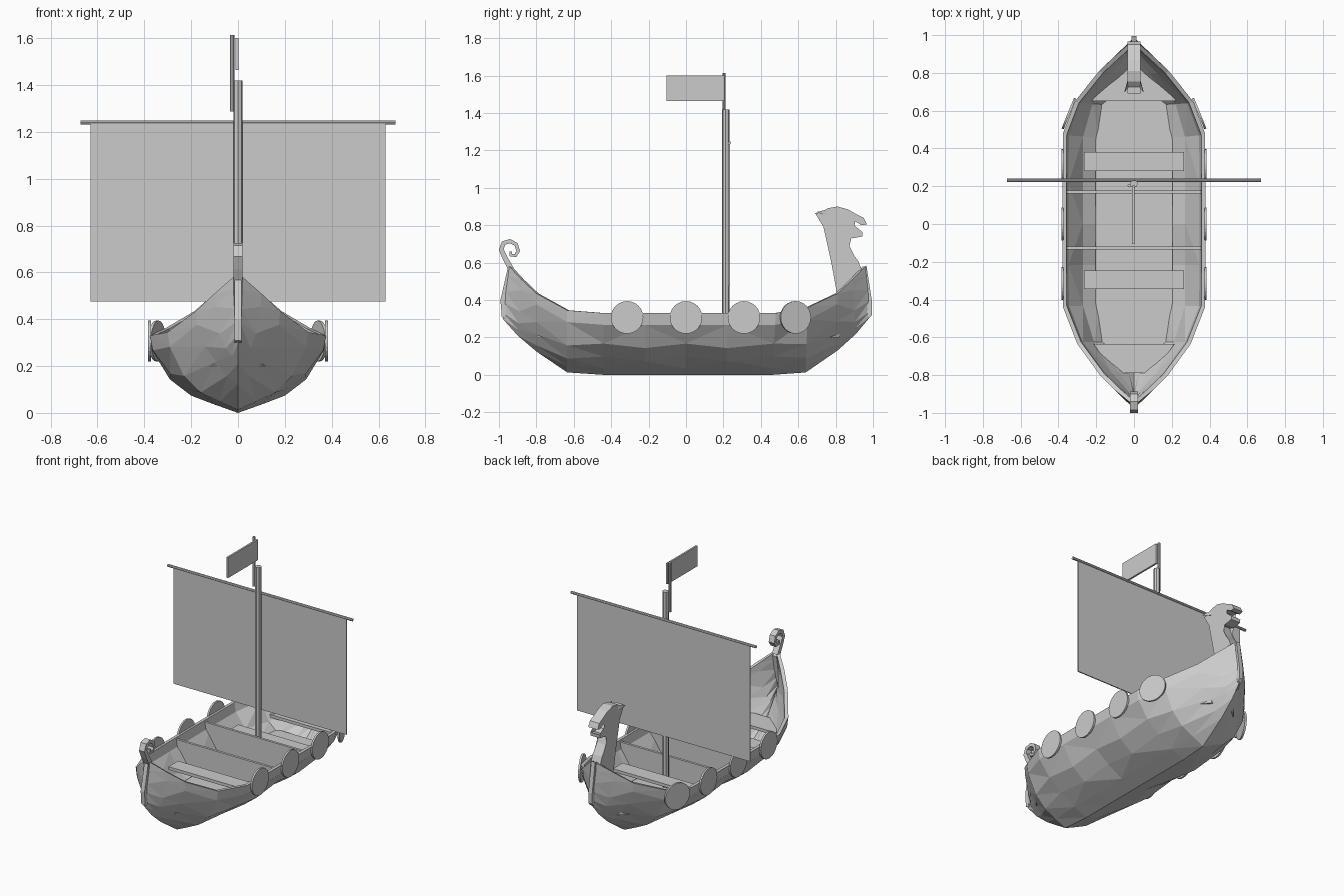
import bpy, bmesh, math
from mathutils import Matrix, Vector

cube = bpy.data.objects.get("Cube")
if cube:
    bpy.data.objects.remove(cube, do_unlink=True)

GREY = (0.6, 0.6, 0.6, 1)
mat = bpy.data.materials.new("plain_grey")
mat.use_nodes = True
mat.diffuse_color = GREY
mat.node_tree.nodes["Principled BSDF"].inputs["Base Color"].default_value = GREY


def finish(name, bm):
    bmesh.ops.recalc_face_normals(bm, faces=bm.faces)
    mesh = bpy.data.meshes.new(name)
    bm.to_mesh(mesh)
    bm.free()
    mesh.materials.append(mat)
    obj = bpy.data.objects.new(name, mesh)
    bpy.context.collection.objects.link(obj)
    return obj


def loft(name, rings):
    """Skin a list of closed rings and cap both ends."""
    bm = bmesh.new()
    rows = [[bm.verts.new(p) for p in ring] for ring in rings]
    for a, b in zip(rows, rows[1:]):
        for i in range(len(a)):
            j = (i + 1) % len(a)
            bm.faces.new((a[i], a[j], b[j], b[i]))
    caps = [bm.faces.new(rows[0]), bm.faces.new(rows[-1])]
    bmesh.ops.triangulate(bm, faces=caps)
    return finish(name, bm)


def box(name, lo, hi):
    corners = [(lo[0], lo[1]), (hi[0], lo[1]), (hi[0], hi[1]), (lo[0], hi[1])]
    return loft(name, [[(x, y, z) for x, y in corners] for z in (lo[2], hi[2])])


def plate_yz(name, outline, half):
    """Side profile extruded across the ship."""
    return loft(name, [[(x, y, z) for y, z in outline] for x in (-half, half)])


def deck(name, rows, z, thick):
    """Flat boards from (y, half width) rows."""
    outline = [(w, y) for y, w in rows] + [(-w, y) for y, w in reversed(rows)]
    return loft(name, [[(x, y, h) for x, y in outline] for h in (z - thick, z)])


def rod(name, centre, radius, length, axis, sides=8, turn=0):
    bm = bmesh.new()
    rot = Vector((0, 0, 1)).rotation_difference(Vector(axis)).to_matrix().to_4x4()
    m = Matrix.Translation(centre) @ Matrix.Rotation(turn, 4, 'Z') @ rot
    bmesh.ops.create_cone(bm, cap_ends=True, segments=sides, radius1=radius,
                          radius2=radius, depth=length, matrix=m)
    return finish(name, bm)


# Hull: one cross-section, scaled at each station along the length
SECTION = [(0, 0), (.26, .106), (.53, .26), (.77, .47), (.97, .81), (1, 1)]
# y at keel, y at rail, half width, keel height, rail height
STATIONS = [(-.98, -.945, .02, .3, .58), (-.9, -.88, .1, .21, .51),
            (-.8, -.8, .18, .125, .435), (-.635, -.635, .3, .013, .345),
            (-.44, -.44, .376, 0, .33), (-.22, -.22, .378, 0, .33),
            (0, 0, .378, 0, .33), (.22, .22, .378, 0, .33),
            (.46, .48, .376, 0, .33), (.64, .65, .312, .013, .36),
            (.81, .81, .185, .13, .435), (.91, .89, .1, .22, .51),
            (.985, .96, .02, .31, .58)]


def hull_ring(index, station):
    yk, yr, w, zk, zr = station
    outer, inner = [], []
    for i, (sx, t) in enumerate(SECTION):
        # slight alternating unevenness of the planks
        wave = .012 * (-1) ** index if i in (2, 3) else 0
        x, y, z = w * sx, yk + (yr - yk) * t, zk + (zr - zk) * t + wave
        outer.append((x, y, z))
        inner.append((max(x - .02, .3 * x), y * .985, z + .03 * (1 - t)))
    def mirror(pts):
        return [(-x, y, z) for x, y, z in pts]
    return outer[::-1] + mirror(outer[1:]) + mirror(inner[1:])[::-1] + inner


hull = loft("hull", [hull_ring(i, s) for i, s in enumerate(STATIONS)])
tri = hull.modifiers.new("facets", 'TRIANGULATE')
tri.quad_method = 'SHORTEST_DIAGONAL'

# Stem and stern posts
plate_yz("bow_post", [(.975, .3), (.995, .32), (.995, .39), (.965, .585), (.93, .56)], .014)
plate_yz("stern_post", [(-.965, .3), (-.985, .31), (-.992, .4), (-.95, .585), (-.92, .56)], .014)

# Inside: floor, end decks, benches, cross walls
deck("floor", [(-.64, .17), (-.5, .205), (.5, .205), (.65, .17)], .135, .02)
deck("bow_deck", [(.65, .225), (.82, .085)], .22, .02)
deck("stern_deck", [(-.635, .215), (-.79, .1)], .22, .02)
for label, y0 in (("front", -.345), ("back", .28)):
    box(label + "_bench", (-.265, y0, .225), (.265, y0 + .1, .245))
for label, y in (("front", -.127), ("back", .17)):
    half = [(.355 * sx, .02 + .3 * t) for sx, t in SECTION]
    outline = half + [(-x, z) for x, z in half[:0:-1]]
    loft(label + "_cross_wall", [[(x, y + d, z) for x, z in outline] for d in (-.008, .008)])

# Shields along both rails, the rear pair follows the taper
for side, label in ((1, "left"), (-1, "right")):
    for n, y in enumerate((-.315, 0, .31, .585)):
        taper = n == 3
        x = .345 if taper else .378
        rod(f"{label}_shield_{n + 1}", (side * x, y, .307), .087, .012,
            (1, 0, 0), 24, side * math.radians(22) if taper else 0)

# Mast, yard, sail, flagpole, flag
rod("mast", (0, .212, .77), .02, 1.3, (0, 0, 1))
rod("yard", (0, .232, 1.24), .009, 1.345, (1, 0, 0))
box("sail", (-.63, .227, .475), (.63, .234, 1.24))
rod("flagpole", (-.025, .203, 1.45), .009, .325, (0, 0, 1))
box("flag", (-.01, -.105, 1.465), (.002, .205, 1.6))

# Curled stern ornament: a ribbon tapering along a spiral
PATH = [(-.935, .565), (-.965, .62), (-.988, .67), (-.975, .705), (-.94, .715),
        (-.908, .697), (-.897, .662), (-.912, .637), (-.937, .64), (-.937, .66)]
left, right = [], []
for i, p in enumerate(PATH):
    a, b = Vector(PATH[max(i - 1, 0)]), Vector(PATH[min(i + 1, len(PATH) - 1)])
    d = (b - a).normalized() * (.015 - .0009 * i)
    left.append((p[0] - d.y, p[1] + d.x))
    right.append((p[0] + d.y, p[1] - d.x))
bm = bmesh.new()
grid = [[bm.verts.new((x, y, z)) for x, (y, z) in
         ((-.02, l), (.02, l), (.02, r), (-.02, r))] for l, r in zip(left, right)]
for a, b in zip(grid, grid[1:]):
    for k in range(4):
        m = (k + 1) % 4
        bm.faces.new((a[k], a[m], b[m], b[k]))
bm.faces.new(grid[0])
bm.faces.new(grid[-1])
finish("stern_curl", bm)

# Beast figurehead
NECK = [(.81, .42), (.775, .61), (.735, .79), (.69, .865), (.725, .865), (.755, .89),
        (.81, .9), (.865, .885), (.9, .865), (.95, .84), (.967, .805), (.94, .8),
        (.905, .82), (.875, .82), (.85, .79), (.865, .765), (.9, .75), (.945, .762),
        (.943, .74), (.89, .73), (.845, .745), (.875, .67), (.92, .61), (.945, .55)]
plate_yz("figurehead", NECK, .034)
for side, label in ((1, "left"), (-1, "right")):
    tip = (side * .052, .695, .87)
    base = [(side * .03, .76, .885), (side * .036, .755, .85), (side * .02, .735, .86)]
    bm = bmesh.new()
    bmesh.ops.convex_hull(bm, input=[bm.verts.new(p) for p in base + [tip]])
    finish(label + "_ear", bm)
